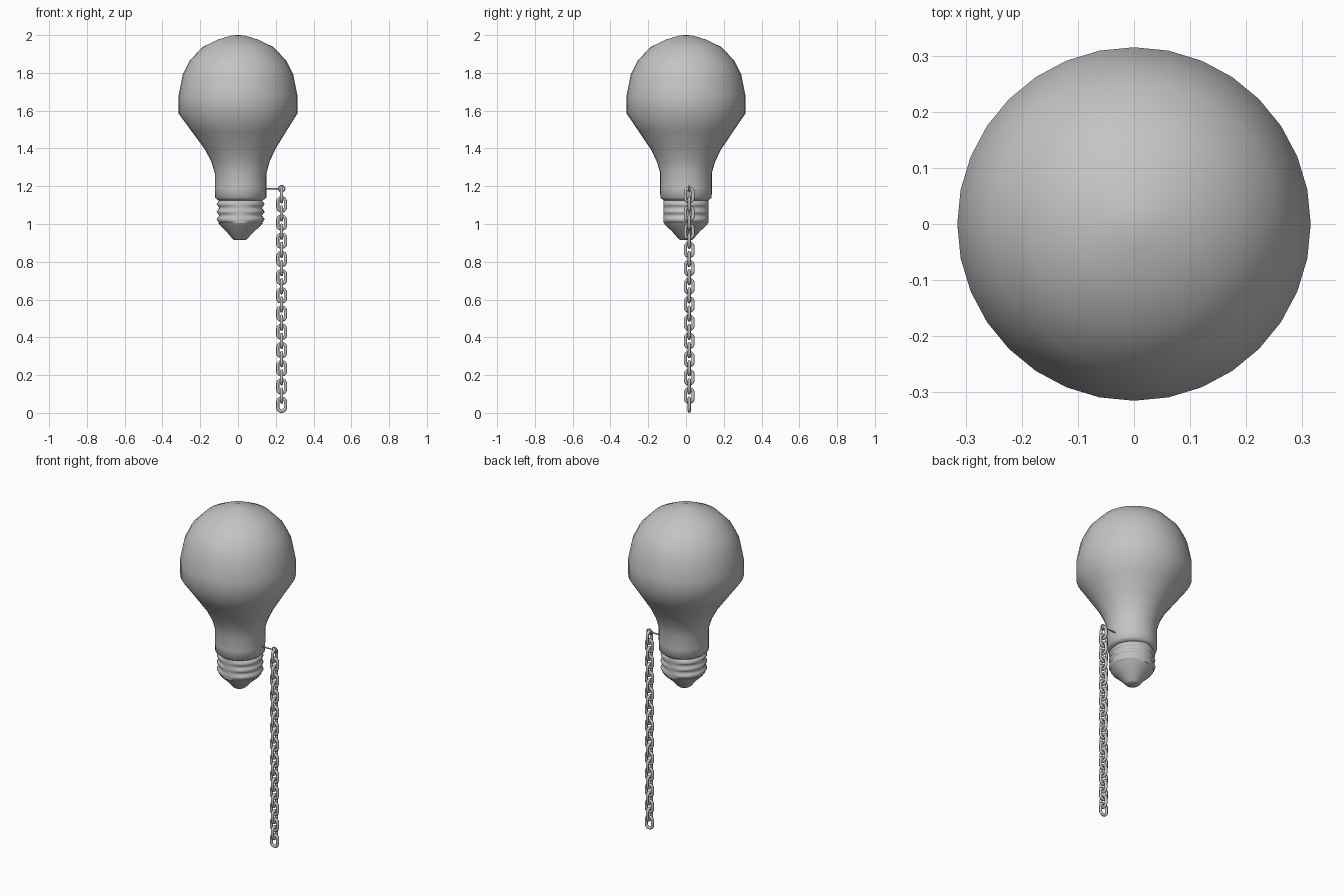
import bpy, bmesh, math
from mathutils import Matrix

if "Cube" in bpy.data.objects:
    bpy.data.objects.remove(bpy.data.objects["Cube"])

grey = bpy.data.materials.new("plain_grey")
grey.diffuse_color = (0.55, 0.55, 0.55, 1)
grey.use_nodes = True
grey.node_tree.nodes["Principled BSDF"].inputs["Base Color"].default_value = grey.diffuse_color


def finish(bm, name, angle):
    bmesh.ops.recalc_face_normals(bm, faces=bm.faces)
    me = bpy.data.meshes.new(name)
    bm.to_mesh(me)
    bm.free()
    me.materials.append(grey)
    ob = bpy.data.objects.new(name, me)
    bpy.context.collection.objects.link(ob)
    bpy.ops.object.select_all(action='DESELECT')
    ob.select_set(True)
    bpy.context.view_layer.objects.active = ob
    bpy.ops.object.shade_smooth_by_angle(angle=math.radians(angle))
    return ob


def lathe(name, sections, angle, n=32):
    """Skin round sections: (radius, z, x offset, thread depth)."""
    bm = bmesh.new()
    rings = []
    for r, z, dx, amp in sections:
        ring = []
        for i in range(n):
            a = 2 * math.pi * i / n
            rr = r + amp * min(1, 1.6 * abs(math.cos(a)))
            ring.append(bm.verts.new((dx + rr * math.cos(a), rr * math.sin(a), z)))
        rings.append(ring)
    for lo, hi in zip(rings, rings[1:]):
        for i in range(n):
            j = (i + 1) % n
            bm.faces.new((lo[i], lo[j], hi[j], hi[i]))
    bm.faces.new(rings[0])
    bm.faces.new(rings[-1])
    return finish(bm, name, angle)


def link(name, radius, wire, stretch, n=20, m=8):
    """Stadium-shaped loop in the xz plane."""
    bm = bmesh.new()
    rings = []
    for i in range(n):
        a = 2 * math.pi * (i + 0.5) / n
        off = math.copysign(stretch, math.sin(a))
        ring = []
        for k in range(m):
            b = 2 * math.pi * k / m
            d = radius + wire * math.cos(b)
            ring.append(bm.verts.new((d * math.cos(a), wire * math.sin(b), d * math.sin(a) + off)))
        rings.append(ring)
    for i in range(n):
        p, q = rings[i], rings[(i + 1) % n]
        for k in range(m):
            bm.faces.new((p[k], p[(k + 1) % m], q[(k + 1) % m], q[k]))
    return finish(bm, name, 60)


# Glass bulb with its neck leaning slightly to +x
S = 0.014
lathe("glass_bulb", [
    (0.118, 1.125, S, 0), (0.136, 1.14, S, 0), (0.137, 1.19, S, 0),
    (0.137, 1.27, S, 0), (0.154, 1.33, 0.013, 0), (0.186, 1.395, 0.011, 0),
    (0.25, 1.49, 0.005, 0), (0.315, 1.585, 0, 0), (0.315, 1.68, 0, 0),
    (0.293, 1.79, 0, 0), (0.256, 1.865, 0, 0), (0.187, 1.937, 0, 0),
    (0.11, 1.975, 0, 0), (0.035, 1.998, 0, 0), (0.004, 2.0, 0, 0)], 60)

# Threaded screw base
threads = []
for i in range(13):
    z = 1.125 - 0.01 * i
    threads.append((0.12, z, S, -0.007 * math.cos(math.pi * i / 2)))
lathe("screw_base", threads, 70)

# Contact tip
lathe("contact_tip", [(0.118, 1.006, S, 0), (0.108, 0.992, S, 0), (0.075, 0.962, 0.012, 0),
                      (0.04, 0.922, 0.01, 0), (0.032, 0.916, 0.01, 0)], 60)

# Pull chain: links alternate direction
CX, CY = 0.231, 0.017
first = link("chain_link", 0.0205, 0.0085, 0.0145)
first.location = (CX, CY, 0.0435)
for k in range(1, 24):
    ob = first.copy()
    ob.name = "chain_link"
    ob.location = (CX, CY, 0.0435 + 0.0482 * k)
    ob.rotation_euler.z = math.pi / 2 * (k % 2)
    bpy.context.collection.objects.link(ob)

# Eyelet and rod holding the chain
eye = link("chain_eyelet", 0.0155, 0.004, 0)
eye.location = (CX, CY, 1.187)
bm = bmesh.new()
bmesh.ops.create_cone(bm, cap_ends=True, segments=8, radius1=0.004, radius2=0.004, depth=0.10,
                      matrix=Matrix.Translation((0.168, CY, 1.186)) @ Matrix.Rotation(math.radians(88), 4, 'Y'))
finish(bm, "chain_rod", 60)
